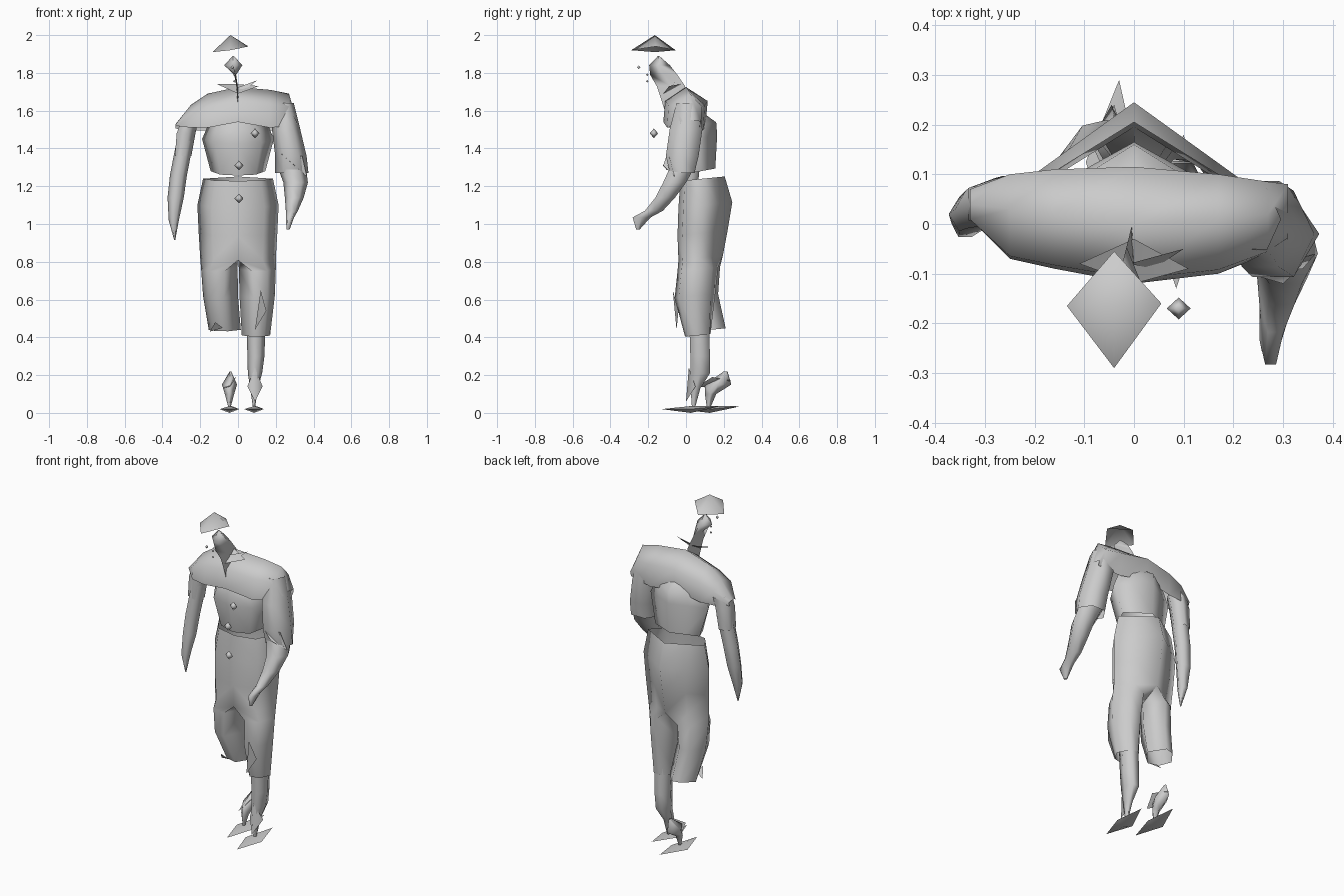
import bpy
import bmesh
import math
from mathutils import Vector

if "Cube" in bpy.data.objects:
    bpy.data.objects.remove(bpy.data.objects["Cube"], do_unlink=True)

UNIT = 0.01  # all part sizes below are in hundredths

grey = bpy.data.materials.new("plain grey")
grey.use_nodes = True
grey.diffuse_color = (0.6, 0.6, 0.6, 1)
grey.node_tree.nodes["Principled BSDF"].inputs["Base Color"].default_value = grey.diffuse_color


def finish(name, bm):
    """Turn a bmesh into a softly shaded object."""
    bmesh.ops.remove_doubles(bm, verts=bm.verts, dist=0.01)
    bmesh.ops.recalc_face_normals(bm, faces=bm.faces)
    bmesh.ops.scale(bm, vec=Vector((UNIT, UNIT, UNIT)), verts=bm.verts)
    mesh = bpy.data.meshes.new(name)
    bm.to_mesh(mesh)
    bm.free()
    mesh.materials.append(grey)
    obj = bpy.data.objects.new(name, mesh)
    bpy.context.collection.objects.link(obj)
    bpy.ops.object.select_all(action="DESELECT")
    obj.select_set(True)
    bpy.context.view_layer.objects.active = obj
    bpy.ops.object.shade_smooth_by_angle(angle=math.radians(130))


def bridge(bm, rings, skip):
    """Join rows of points with quads; skip(i) drops that many closing quads."""
    rows = [[bm.verts.new(p) for p in ring] for ring in rings]
    for i, (low, high) in enumerate(zip(rows, rows[1:])):
        count = len(low)
        for j in range(count - skip(i)):
            k = (j + 1) % count
            bm.faces.new((low[j], low[k], high[k], high[j]))


def tube(name, rows, sides=6):
    """Loft of elliptical rings given as x, y, z, x radius, y radius."""
    rings = []
    for x, y, z, rx, ry in rows:
        angles = [math.tau * i / sides for i in range(sides)]
        rings.append([(x + rx * math.cos(a), y + ry * math.sin(a), z) for a in angles])
    bm = bmesh.new()
    bridge(bm, rings, lambda i: 0)
    finish(name, bm)


def half_section(side, z, inner, width, front, middle, back, spread, tilt):
    """Half of a body section; spread moves the front and back points outward."""
    centre = inner + (width - inner) * spread
    points = [
        (centre, front),
        (centre + (width - centre) * 0.65, front + (middle - front) * 0.2),
        (width, middle),
        ((centre + width) / 2, (middle + back) / 2 + 7 * spread),
        (centre, back),
        (inner, middle),
    ]
    return [(side * x, y, z + tilt * (y - middle)) for x, y in points]


def body(name, left, right, crotch, tilt):
    """Two half lofts that share the centre seam above the crotch row."""
    bm = bmesh.new()
    for side, rows in ((1, left), (-1, right)):
        rings = [half_section(side, *row, tilt) for row in rows]
        bridge(bm, rings, lambda i: 0 if i >= crotch else 2)
    finish(name, bm)


def gem(name, x, y, z, rx, ry, rz):
    """Small eight-faced stud."""
    tube(name, [(x, y, z - rz, 0, 0), (x, y, z, rx, ry), (x, y, z + rz, 0, 0)], sides=4)


def sheet(name, *corners):
    """Loose cloth made of one fan of triangles."""
    bm = bmesh.new()
    verts = [bm.verts.new(c) for c in corners]
    for a, b in zip(verts[1:], verts[2:]):
        bm.faces.new((verts[0], a, b))
    finish(name, bm)


# Trousers: shared hips, then a forward left leg and a trailing right leg
hips = [
    (124, 0, 18.5, -3, 9, 20.5, 0),
    (110, 0, 21.5, -4, 9, 24.5, 0),
    (95, 0, 20.8, -4.5, 8, 22, 0),
    (82, 0, 20, -4, 7, 19.5, 0),
]
left_leg = [
    (76, 0.5, 20, -4.5, 6, 17, 0.35),
    (62, 0.8, 19.5, -6, 5, 15.5, 0.4),
    (41, 2, 17, -0.5, 6, 13, 0.4),
]
right_leg = [
    (76, 0.2, 19.5, -3.5, 7, 18, 0.35),
    (62, 0, 18.5, -3, 8, 17, 0.4),
    (44, -1.5, 15.5, 5, 13, 21, 0.4),
]
body("trousers", hips + left_leg, hips + right_leg, len(hips) - 1, 0.1)

# Torso, open at both ends
chest = [
    (157, 0, 11, -5, 6, 10.5, 0),
    (152, 0, 16, -7, 6, 16, 0),
    (145, 0, 19, -8, 6, 16.5, 0),
    (128, 0, 14.5, -5, 8, 15.5, 0),
]
body("torso", chest, chest, len(chest), 0.18)

# Shoulder cape: arched profiles spaced across the shoulders
# x, front, front hem, ridge, ridge height, back
arches = [
    (-33, 1, 152, 4, 153, 7),
    (-25, -7, 151, 3, 163, 10),
    (-16, -9, 151, 2, 169, 11),
    (0, -12, 154, 0, 172.5, 11.5),
    (17, -10, 151, 1, 171, 10),
    (27, -6, 152, 2, 169, 8.5),
    (31, -3, 153, 3, 155, 8),
]
cape_rings = []
for x, front, hem, ridge, top, back in arches:
    shoulder = hem + (top - hem) * 0.6
    cape_rings.append([
        (x, front, hem),
        (x, front * 0.92, shoulder),
        (x, ridge, top),
        (x, back, shoulder),
        (x, back * 0.9, hem - 1.5),
    ])
cape = bmesh.new()
bridge(cape, cape_rings, lambda i: 1)
finish("shoulder_cape", cape)

# Collar flaps
sheet("collar_front", (0, -12, 169), (11, -9, 173), (0, -3, 174), (-11, -8, 174))
sheet("collar_left_point", (-1, -8, 172), (10, -5, 176), (4, -9, 171))

# Left arm reaches forward, right arm hangs
tube("left_sleeve", [
    (24, 1, 164, 5.5, 7), (25.5, 0, 150, 7.5, 10), (28, -2, 136, 8.3, 10), (28.5, -2, 127, 8.8, 7.5)])
tube("left_forearm", [
    (28.5, -2, 130, 7.5, 7.5), (30.5, -6, 122, 6.5, 7), (29.8, -11, 114, 5, 6),
    (28.5, -17, 107, 3.2, 5.5), (27.5, -23.5, 103.5, 2.2, 5.5), (26.5, -25.5, 97, 0.8, 1)])
tube("right_sleeve", [(-26, 4, 155, 5, 6), (-28, 4, 148, 5.5, 6), (-29.5, 4, 136, 4.8, 5.5)], sides=5)
tube("right_forearm", [
    (-28, 4, 144, 4.5, 5), (-31.5, 3, 126, 4.5, 4.5), (-33, 2, 114, 4.3, 4),
    (-34, 0, 102, 2.7, 3), (-33.5, -1, 91.5, 0.3, 0.3)])
sheet("left_cuff_tear", (23, -10, 137), (34, -9, 136), (36.5, -6, 125), (30, -12, 131))

# Head with a blade-thin neck, and a pointed cap
tube("head_and_neck", [
    (-2.5, -14.5, 189, 0.3, 0.3), (-2.5, -14, 184, 4.8, 5.5),
    (-1.5, -11.8, 179, 0.5, 7.2), (-0.5, -8, 173, 0.4, 7.5), (0, -7.5, 164, 0.3, 5),
    (0, -7.5, 156, 0.2, 2.5)], sides=4)
rim = [(-4, -29, 192), (5.5, -16, 194), (-4, -5.5, 192), (-13.5, -16.5, 191)]
sheet("cap", (-4, -16.5, 200), *rim, rim[0])
gem("nose", -3, -25, 183, 1, 1, 1)
for z in (179, 175.5):
    gem("tooth", -2, -20.5, z, 0.7, 0.7, 0.7)

# Coat buttons
for x, y, z in ((9, -17, 148), (0.5, -10, 131), (0.5, -9, 113.5)):
    gem("button", x, y, z, 2.4, 2.2, 2.6)

# Left shin and the broken right shin
tube("left_shin", [
    (9.5, 7, 46, 5, 6), (9.5, 7.5, 30, 4.5, 6), (9, 7.5, 21, 3.8, 6),
    (8.5, 5, 13, 2, 3), (8.5, 4, 3, 0.6, 1)])
tube("right_ankle", [
    (-4, 21, 22, 0.4, 1), (-4.5, 17, 15, 4, 7), (-4.5, 13, 10, 2.5, 3), (-4.5, 12, 3, 0.6, 1)], sides=4)
sheet("right_ankle_shard", (-4, 6, 14), (-8, 15, 13), (-4, 24, 17), (-1, 14, 19))
sheet("left_ankle_shard", (9, 0, 6), (5, 4, 14), (9, 1.5, 24), (13, 5, 14))

# Flat pointed feet
for name, x, toe, heel in (("left_foot", 8.5, -13, 18), ("right_foot", -4.5, -4, 29)):
    bm = bmesh.new()
    mid = (toe + heel) / 2
    rim = [(x, toe, 2), (x + 5.2, mid, 2), (x + 1.5, heel, 3.5), (x - 5.2, mid, 2)]
    rings = [[(x, mid, 0)] * len(rim), rim, [(x, mid, 3.6)] * len(rim)]
    bridge(bm, rings, lambda i: 0)
    finish(name, bm)

# Torn knee cloth
sheet("left_knee_tear", (9, -5, 44), (12, -7, 65), (15, -4, 54))
sheet("right_hem_tear", (-15, 6, 43), (-12, 1, 48), (-8, 3, 45))
